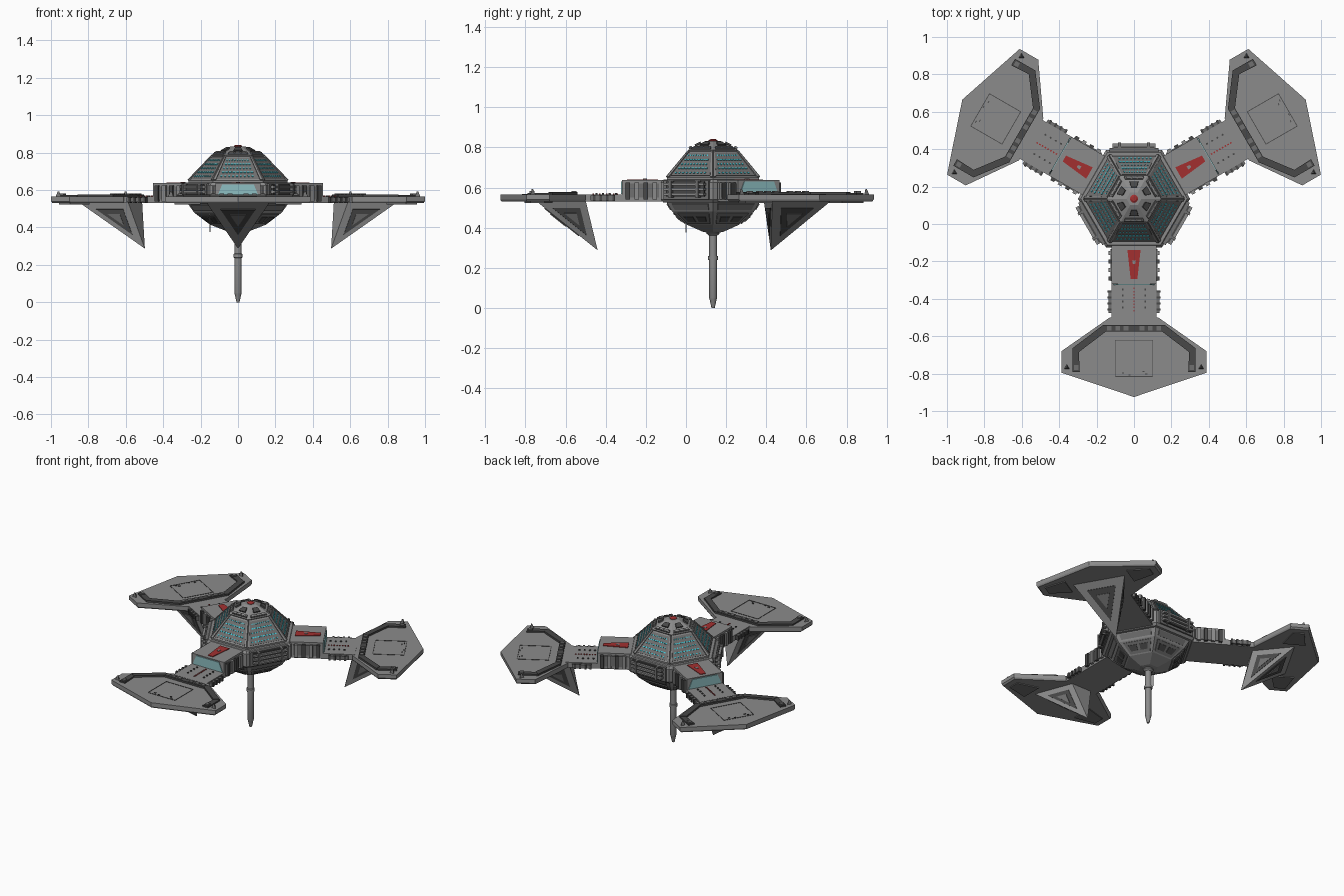
import bpy, bmesh, math
from mathutils import Vector, Matrix

cube = bpy.data.objects.get("Cube")
if cube:
    bpy.data.objects.remove(cube)

HUB = Matrix.Translation((0, 0.135, 0))
ARMS, FLATS, ALL = (0, 120, 240), (60, 180, 300), range(0, 360, 60)


def material(name, *rgb):
    m = bpy.data.materials.new(name)
    m.use_nodes = True
    m.diffuse_color = (*rgb, 1)
    m.node_tree.nodes["Principled BSDF"].inputs["Base Color"].default_value = (*rgb, 1)
    return m


MATS = [material("hull_grey", .26, .26, .26), material("panel_grey", .16, .16, .16),
        material("dark_trim", .065, .065, .065), material("red_marking", .36, .03, .03),
        material("pale_blue_window", .27, .52, .54), material("cyan_light", .06, .6, .7)]
HULL, PANEL, DARK, RED, GLASS, CYAN = range(len(MATS))


class Part:
    """Gathers solids in a frame where the outward direction is -y from the hub axis."""

    def __init__(self, name):
        self.name, self.bm = name, bmesh.new()

    def face(self, verts, mat):
        self.bm.faces.new(verts).material_index = mat

    def slab(self, pts, offset, mat, top_scale=1):
        pts, off = [Vector(p) for p in pts], Vector(offset)
        mid = sum(pts, Vector()) / len(pts)
        low = [self.bm.verts.new(p) for p in pts]
        high = [self.bm.verts.new(mid + (p - mid) * top_scale + off) for p in pts]
        self.face(low, mat)
        self.face(high, mat)
        for i in range(len(pts)):
            j = (i + 1) % len(pts)
            self.face((low[i], low[j], high[j], high[i]), mat)

    def prism(self, outline, z0, z1, mat, top_scale=1):
        self.slab([(u, -r, z0) for u, r in outline], (0, 0, z1 - z0), mat, top_scale)

    def box(self, u, r, z, mat):
        self.prism([(u[0], r[0]), (u[1], r[0]), (u[1], r[1]), (u[0], r[1])], z[0], z[1], mat)

    def loft(self, rings, n, mat):
        loops = [[self.bm.verts.new((r * math.cos(k * math.tau / n), r * math.sin(k * math.tau / n), z))
                  for k in range(n)] for r, z in rings]
        self.face(loops[0], mat)
        self.face(loops[-1], mat)
        for a, b in zip(loops, loops[1:]):
            for i in range(n):
                j = (i + 1) % n
                self.face((a[i], a[j], b[j], b[i]), mat)

    def finish(self, angles=(0,), smooth=False):
        bmesh.ops.recalc_face_normals(self.bm, faces=self.bm.faces)
        mesh = bpy.data.meshes.new(self.name)
        self.bm.to_mesh(mesh)
        self.bm.free()
        for m in MATS:
            mesh.materials.append(m)
        for k, a in enumerate(angles):
            ob = bpy.data.objects.new(self.name + (f"_{k + 1}" if len(angles) > 1 else ""), mesh)
            ob.matrix_world = HUB @ Matrix.Rotation(math.radians(a), 4, 'Z')
            bpy.context.collection.objects.link(ob)
            if smooth:
                bpy.ops.object.select_all(action='DESELECT')
                ob.select_set(True)
                bpy.context.view_layer.objects.active = ob
                bpy.ops.object.shade_smooth_by_angle()


def mirrored(half):
    return half + [(-u, r) for u, r in reversed(half) if u]


# Hub, dome and lower bowl
p = Part("hub_body")
p.loft([(.285, .525), (.3, .54), (.3, .625), (.285, .64)], 6, HULL)
p.finish()
p = Part("dome")
p.loft([(.265, .635), (.265, .65), (.14, .78), (.145, .787), (.06, .825), (.04, .833)], 6, HULL)
p.finish()
p = Part("lower_bowl")
p.loft([(.27, .53), (.235, .48), (.15, .415), (.06, .38), (.03, .375)], 6, HULL)
p.finish()


def on_facet(lower, upper):
    """Maps (side -1..1, height 0..1) to a point on a six-sided facet, with its normal."""
    (r0, z0), (r1, z1) = lower, upper
    c = math.cos(math.pi / 6)
    normal = Vector((0, -(z1 - z0), (r0 - r1) * c)).normalized()
    if z1 < z0:
        normal = -normal
        normal = normal if normal.z < 0 else -normal

    def at(s, t):
        r = r0 + (r1 - r0) * t
        return Vector((s * r / 2, -r * c, z0 + (z1 - z0) * t))

    def patch(part, s0, s1, t0, t1, height, mat):
        part.slab([at(s0, t0), at(s1, t0), at(s1, t1), at(s0, t1)], normal * height, mat)
    return patch


# Dome panels with rows of lit windows
patch = on_facet((.265, .65), (.14, .78))
p = Part("dome_panel")
patch(p, -.88, .88, .06, .94, .004, PANEL)
for row in range(5):
    t = .14 + row * .165
    for k in range(9):
        s = -.76 + k * .17
        patch(p, s, s + (.12 if row % 2 else .07), t, t + .045, .007, CYAN)
for s in (-1, .9):
    patch(p, s, s + .1, 0, 1, .008, HULL)
p.finish(ALL)

# Crown detail above the dome
patch = on_facet((.145, .787), (.06, .825))
p = Part("crown_detail")
patch(p, -.8, .8, .1, .32, .008, PANEL)
patch(p, -.45, .45, .5, .9, .009, DARK)
for s in (-.7, -.2, .3):
    patch(p, s, s + .35, .12, .28, .012, HULL)
p.finish(ALL)
p = Part("crown_beacon")
p.loft([(.022, .83), (.022, .836), (.012, .842)], 12, RED)
p.finish()

# Bowl panels
p = Part("bowl_panel")
patch = on_facet((.235, .48), (.15, .415))
patch(p, -.8, .8, .1, .9, .005, PANEL)
for s in (-.6, .1):
    patch(p, s, s + .5, .3, .7, .009, DARK)
patch = on_facet((.27, .53), (.235, .48))
patch(p, -.8, .8, .2, .8, .005, PANEL)
p.finish(ALL)

# Slatted blocks on the three free sides of the hub
p = Part("hub_side_block")
p.box((-.13, .13), (.25, .27), (.54, .635), PANEL)
p.box((-.11, .11), (.26, .28), (.555, .63), DARK)
for k in range(3):
    p.box((-.115, .115), (.27, .295), (.56 + k * .025, .572 + k * .025), HULL)
for s in (-1, 1):
    p.box(sorted((s * .07, s * .085)), (.27, .3), (.55, .635), PANEL)
p.finish(FLATS)

# Raised inner arm with end window and red marking
p = Part("inner_arm")
p.box((-.12, .12), (.2, .455), (.53, .637), HULL)
p.slab([(-.11, -.455, .568), (.11, -.455, .568), (.085, -.455, .63), (-.085, -.455, .63)],
       (0, -.005, 0), GLASS)
p.prism(mirrored([(.035, .275), (.018, .43)]), .637, .641, RED)
p.prism(mirrored([(.01, .33), (.006, .35)]), .641, .644, HULL)
for s in (-1, 1):
    p.box(sorted((s * .115, s * .126)), (.27, .44), (.55, .62), PANEL)
    for k in range(4):
        r = .28 + k * .045
        p.box(sorted((s * .12, s * .137)), (r, r + .022), (.54, .625), DARK if k % 2 else HULL)
p.finish(ARMS)

# Low outer arm with rows of dots
p = Part("outer_arm")
p.box((-.12, .12), (.45, .65), (.53, .566), HULL)
for k in range(8):
    r = .475 + k * .017
    p.box((-.004, .004), (r, r + .008), (.566, .57), RED)
for s in (-1, 1):
    p.box(sorted((s * .115, s * .137)), (.49, .61), (.535, .56), PANEL)
    for k in range(4):
        r = .48 + k * .032
        p.box(sorted((s * .055, s * .064)), (r, r + .01), (.566, .572), DARK)
        p.box(sorted((s * .12, s * .142)), (r + .01, r + .022), (.532, .563), DARK)
p.finish(ARMS)

# Wide end platform
p = Part("platform")
edge = mirrored([(.13, .635), (.388, .815), (.388, .93), (0, 1.06)])
p.prism(edge, .54, .565, HULL)
p.prism(edge[::-1], .54, .53, HULL, .975)
for s in (-1, 1):
    # raised dark track that follows the inner edge
    p.prism([(0, .675), (s * .165, .675), (s * .15, .71), (0, .71)], .56, .577, DARK)
    p.prism([(s * .165, .675), (s * .33, .8), (s * .295, .82), (s * .15, .71)], .56, .577, DARK)
    p.prism([(s * .33, .8), (s * .33, .925), (s * .29, .925), (s * .295, .82)], .56, .574, DARK)
    p.box(sorted((s * .298, s * .322)), (.89, .915), (.57, .582), PANEL)
    p.prism([(s * .345, .91), (s * .373, .91), (s * .359, .885)], .565, .592, PANEL, .3)
    for k in range(3):
        u = s * (.03 + k * .045)
        p.box(sorted((u, u + s * .025)), (.68, .705), (.577, .582), PANEL)
    # underside plates
    p.prism([(s * .2, .8), (s * .34, .84), (s * .34, .91), (s * .2, .94)], .531, .524, PANEL)
# hatch: thin dark outline and small fittings
for s in (-1, 1):
    p.box(sorted((s * .098, s * .102)), (.755, .95), (.565, .567), DARK)
for r in (.755, .948):
    p.box((-.1, .1), (r, r + .004), (.565, .567), DARK)
for u, r in ((-.065, .93), (-.03, .94), (.06, .935), (.045, .92)):
    p.box((u, u + .012), (r, r + .005), (.565, .569), DARK)
p.finish(ARMS)

# Inverted fin below each platform
p = Part("under_fin")
base = [Vector((u, -r, .535)) for u, r in mirrored([(.075, .635), (.17, .885)])]
apex = Vector((0, -.575, .287))
core = sum(base, apex) / 5
verts = [p.bm.verts.new(v) for v in base]
tip = p.bm.verts.new(apex)
p.face(verts, HULL)
for i in range(4):
    j = (i + 1) % 4
    p.face((verts[i], verts[j], tip), HULL)
    if i == 3:
        continue
    tri = [base[i], base[j], apex]
    mid = sum(tri, Vector()) / 3
    n = (tri[1] - tri[0]).cross(tri[2] - tri[0]).normalized()
    n = n if n.dot(mid - core) > 0 else -n
    for scale, height, mat in ((.55, .004, DARK), (.25, .008, PANEL)):
        p.slab([mid + (v - mid) * scale for v in tri], n * height, mat)
p.finish(ARMS)

# Central spike and side aerial
p = Part("spike")
p.loft([(.008, 0), (.018, .045), (.02, .05), (.02, .238), (.025, .24),
        (.025, .258), (.02, .26), (.02, .36), (.032, .37), (.032, .4)], 16, HULL)
p.finish(smooth=True)
p = Part("aerial")
bmesh.ops.create_cone(p.bm, cap_ends=True, segments=6, radius1=.003, radius2=.003, depth=.17,
                      matrix=Matrix.Translation((-.15, -.135, .46)))
p.finish()
